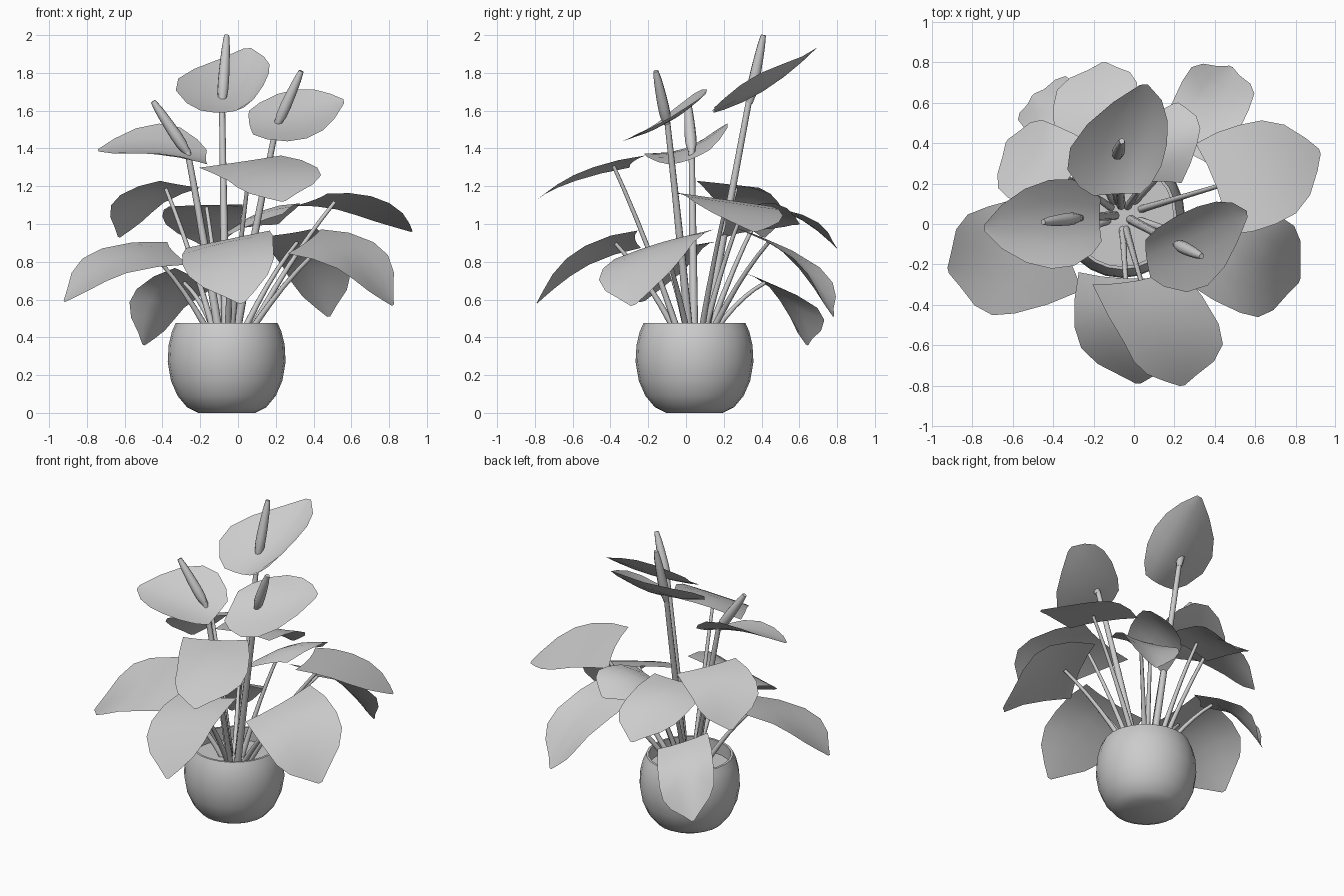
import bpy, bmesh, math
from mathutils import Vector

if "Cube" in bpy.data.objects:
    bpy.data.objects.remove(bpy.data.objects["Cube"])

grey = bpy.data.materials.new("plain_grey")
grey.diffuse_color = (0.6, 0.6, 0.6, 1)
grey.use_nodes = True
grey.node_tree.nodes["Principled BSDF"].inputs["Base Color"].default_value = grey.diffuse_color
CENTRE = Vector((-0.06, 0.045, 0))


def finish(name, bm, fix_normals=False):
    if fix_normals:
        bmesh.ops.recalc_face_normals(bm, faces=bm.faces)
    me = bpy.data.meshes.new(name)
    bm.to_mesh(me)
    bm.free()
    me.materials.append(grey)
    ob = bpy.data.objects.new(name, me)
    bpy.context.collection.objects.link(ob)
    bpy.ops.object.select_all(action='DESELECT')
    ob.select_set(True)
    bpy.context.view_layer.objects.active = ob
    bpy.ops.object.shade_smooth_by_angle(angle=math.radians(50))
    return ob


def bezier(a, c, b, t):
    return a * (1 - t) ** 2 + c * 2 * t * (1 - t) + b * t * t


def bridge(bm, rings):
    n = len(rings[0])
    for r0, r1 in zip(rings, rings[1:]):
        for i in range(n):
            j = (i + 1) % n
            bm.faces.new((r0[i], r0[j], r1[j], r1[i]))


def tube(name, a, c, b, radii, sides=8):
    """Tapered tube along a curve from a to b, pulled towards c."""
    bm = bmesh.new()
    rings = []
    n = len(radii) - 1
    for k, r in enumerate(radii):
        t = k / n
        d = (c - a) * (1 - t) + (b - c) * t
        q = d.to_track_quat('Z', 'Y')
        p = bezier(a, c, b, t)
        rings.append([bm.verts.new(p + q @ Vector((r * math.cos(s), r * math.sin(s), 0)))
                      for s in (math.tau * i / sides for i in range(sides))])
    bridge(bm, rings)
    bm.faces.new(rings[0][::-1])
    bm.faces.new(rings[-1])
    return finish(name, bm, True)


LEAF = [(0, .92), (.2, 1), (.4, 1), (.6, .94), (.78, .71), (.92, .33), (1, .05)]
SPATHE = [(0, .48), (.1, .74), (.28, .97), (.48, 1), (.68, .83), (.86, .5), (1, .08)]


def blade(name, base, tip, left, right, arch, profile, notch=0.0):
    """Curved sheet: midrib from base to tip, bowed through both side points.
    The notch pulls the base corners back and flattens the base edge.
    Returns a function giving points on the midrib."""
    a, b, l, r = (Vector(v) for v in (base, tip, left, right))
    c = (a + b) / 2 + Vector((0, 0, 2 * arch))
    m = bezier(a, c, b, .45)
    half, bow = (r - l) / 2, (l + r) / 2 - m
    bm = bmesh.new()
    rows = []
    for t, w in profile:
        p = bezier(a, c, b, t)
        fade = max(0, 1 - t / .35)
        bend = bow * (1 - fade * (notch > 0)) - (c - a) * (2 * notch * fade)
        rows.append([bm.verts.new(p + half * (u * w) + bend * (u * w) ** 2)
                     for u in (-1, -.5, 0, .5, 1)])
    for r0, r1 in zip(rows, rows[1:]):
        for i in range(4):
            bm.faces.new((r0[i], r0[i + 1], r1[i + 1], r1[i]))
    finish(name, bm)
    return lambda t: bezier(a, c, b, t)


def root(target):
    """Stem start inside the pot, nudged towards its leaf."""
    d = Vector((target.x - CENTRE.x, target.y - CENTRE.y, 0))
    return CENTRE + d * 0.15 + Vector((0, 0, 0.36))


# Pot: outer wall, rim and inner wall in one turned profile
bm = bmesh.new()
rings = []
for r, z in [(.15, 0), (.21, .03), (.26, .09), (.295, .17), (.312, .27), (.307, .36),
             (.29, .43), (.27, .475), (.255, .475), (.26, .38)]:
    rings.append([bm.verts.new(CENTRE + Vector((r * math.cos(s), r * math.sin(s), z)))
                  for s in (math.tau * i / 24 for i in range(24))])
bridge(bm, rings)
bm.faces.new(rings[0][::-1])
finish("pot", bm, True)

# Soil disc
bm = bmesh.new()
bmesh.ops.create_circle(bm, cap_ends=True, segments=24, radius=.26)
bmesh.ops.translate(bm, verts=bm.verts, vec=CENTRE + Vector((0, 0, .385)))
finish("soil", bm)

# Leaves: base, tip, left side, right side, arch
leaves = {
    "right_back_leaf": ((.41, .18, 1.13), (.92, .36, .96), (.55, .50, 1.07), (.73, .01, 1.14), .05),
    "back_right_leaf": ((.27, .35, .95), (.48, .78, .51), (.25, .73, .75), (.58, .59, .80), .08),
    "small_inner_leaf": ((.08, .21, 1.0), (.21, .60, 1.0), (-.03, .40, .97), (.32, .42, 1.11), .075),
    "upper_front_leaf": ((.02, -.28, 1.33), (.24, -.80, 1.12), (.43, -.52, 1.29), (-.04, -.61, 1.22), .05),
    "back_leaf": ((-.17, .31, 1.10), (-.15, .80, .87), (-.40, .60, 1.03), (.02, .64, 1.04), .07),
    "left_back_leaf": ((-.32, .23, 1.21), (-.63, .41, .93), (-.64, .14, 1.14), (-.41, .50, 1.10), .07),
    "low_back_leaf": ((-.23, .36, .72), (-.50, .64, .36), (-.55, .48, .64), (-.30, .71, .54), .08),
    "right_front_leaf": ((.37, -.08, .91), (.82, -.28, .57), (.74, .03, .89), (.55, -.45, .75), .10),
    "left_front_leaf": ((-.34, -.09, .85), (-.92, -.23, .59), (-.62, -.45, .73), (-.75, .08, .86), .09),
    "lower_front_leaf": ((-.05, -.27, .92), (.02, -.79, .58), (.19, -.56, .87), (-.29, -.54, .77), .09),
}
for name, (base, tip, left, right, arch) in leaves.items():
    rib = blade(name, base, tip, left, right, arch, LEAF, .05)
    b = rib(.2) - Vector((0, 0, .012))
    a = root(b)
    tube(name + "_stem", a, (a + b) / 2 + Vector((0, 0, .08)), b,
         [.019, .017, .015, .013, .012, .011, .010])

# Flowers: spathe shape, then spadix foot and top
flowers = {
    "tall_flower": ((-.07, .15, 1.59), (.05, .69, 1.93), (-.32, .36, 1.76), (.16, .38, 1.79), -.05,
                    (-.085, .335, 1.64), (-.06, .41, 2.0)),
    "right_flower": ((.06, -.16, 1.53), (.56, .05, 1.65), (.30, .08, 1.71), (.35, -.31, 1.45), -.03,
                     (.21, -.10, 1.53), (.335, -.16, 1.81)),
    "left_flower": ((-.17, .02, 1.34), (-.74, -.02, 1.39), (-.39, -.22, 1.37), (-.40, .22, 1.53), .03,
                    (-.27, .03, 1.38), (-.45, .01, 1.65)),
}
for name, (base, tip, left, right, arch, foot, top) in flowers.items():
    blade(name + "_spathe", base, tip, left, right, arch, SPATHE)
    f, t = Vector(foot), Vector(top)
    tube(name + "_spadix", f, (f + t) / 2, t, [.018, .030, .031, .029, .026, .022, .014])
    a = root(f)
    bow = Vector((0, 0, .06)) if name != "tall_flower" else Vector((0, 0, 0))
    tube(name + "_stem", a, (a + f) / 2 + bow, f + Vector((0, 0, .02)),
         [.023, .022, .021, .020, .018, .017, .016])
